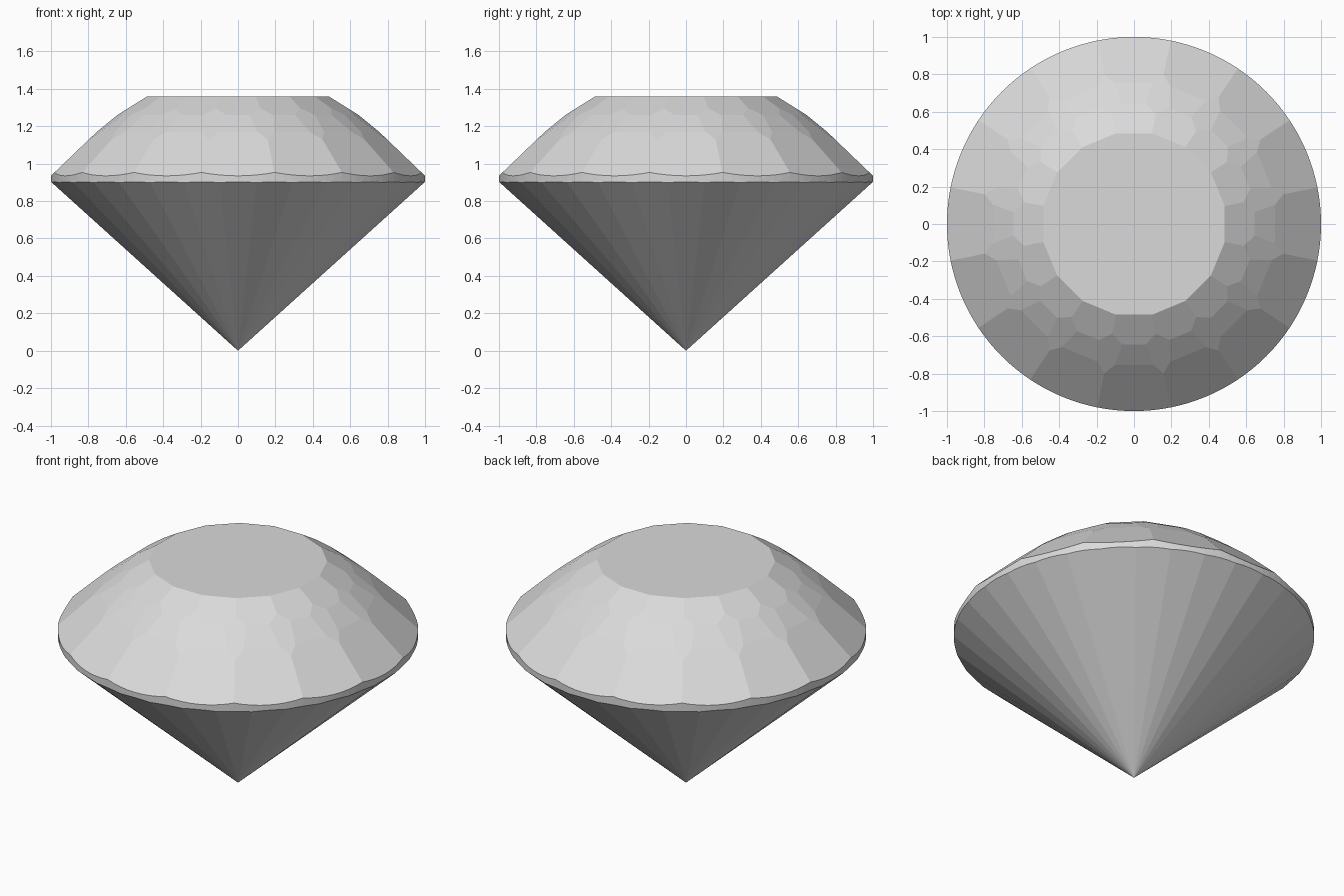
import bpy, bmesh, math
from mathutils import Vector

cube = bpy.data.objects.get("Cube")
if cube:
    bpy.data.objects.remove(cube, do_unlink=True)

TABLE_Z = 1.36
STEP = math.tau / 16


def cut_ring(bm, count, offset, outer, inner):
    """Grind flat facets around the stone; each passes through two (radius, z) points."""
    (r0, z0), (r1, z1) = outer, inner
    side = 1 if z1 > z0 else -1
    out, up = side * (z1 - z0), side * (r0 - r1)
    for i in range(count):
        a = offset + math.tau * i / count
        normal = Vector((out * math.cos(a), out * math.sin(a), up)).normalized()
        point = Vector((r0 * math.cos(a), r0 * math.sin(a), z0))
        bmesh.ops.bisect_plane(bm, geom=bm.verts[:] + bm.edges[:] + bm.faces[:],
                               dist=1e-5, plane_co=point, plane_no=normal,
                               clear_outer=True)
        bmesh.ops.remove_doubles(bm, verts=bm.verts[:], dist=1e-4)
        rim = [e for e in bm.edges if e.is_boundary]
        if rim:
            bmesh.ops.holes_fill(bm, edges=rim, sides=0)


# Round blank, taller than the finished stone at the bottom
bm = bmesh.new()
bmesh.ops.create_cone(bm, cap_ends=True, segments=128, radius1=1, radius2=1,
                      depth=TABLE_Z + 0.2)
bmesh.ops.translate(bm, verts=bm.verts[:], vec=(0, 0, TABLE_Z / 2 - 0.1))

# Crown: girdle facets, middle facets, kites between them, table facets
cut_ring(bm, 16, 0, (1, 0.935), (0.755, 1.17))
cut_ring(bm, 16, 0, (0.755, 1.17), (0.645, 1.26))
cut_ring(bm, 16, 0, (0.645, 1.26), (0.485, TABLE_Z))
cut_ring(bm, 16, STEP / 2, (0.816, 1.127), (0.6, 1.295))

# Pavilion: narrow facets meeting at the point
cut_ring(bm, 32, 0, (1, 0.903), (0, 0))

bmesh.ops.dissolve_degenerate(bm, dist=1e-4, edges=bm.edges[:])
bmesh.ops.recalc_face_normals(bm, faces=bm.faces[:])
for f in bm.faces:
    f.smooth = False

mesh = bpy.data.meshes.new("cut_gem")
bm.to_mesh(mesh)
bm.free()

# Single pale grey material
mat = bpy.data.materials.new("pale_grey")
mat.use_nodes = True
color = (0.7, 0.7, 0.7, 1)
mat.diffuse_color = color
for node in mat.node_tree.nodes:
    if node.type == 'BSDF_PRINCIPLED':
        node.inputs["Base Color"].default_value = color
mesh.materials.append(mat)

gem = bpy.data.objects.new("cut_gem", mesh)
bpy.context.collection.objects.link(gem)
